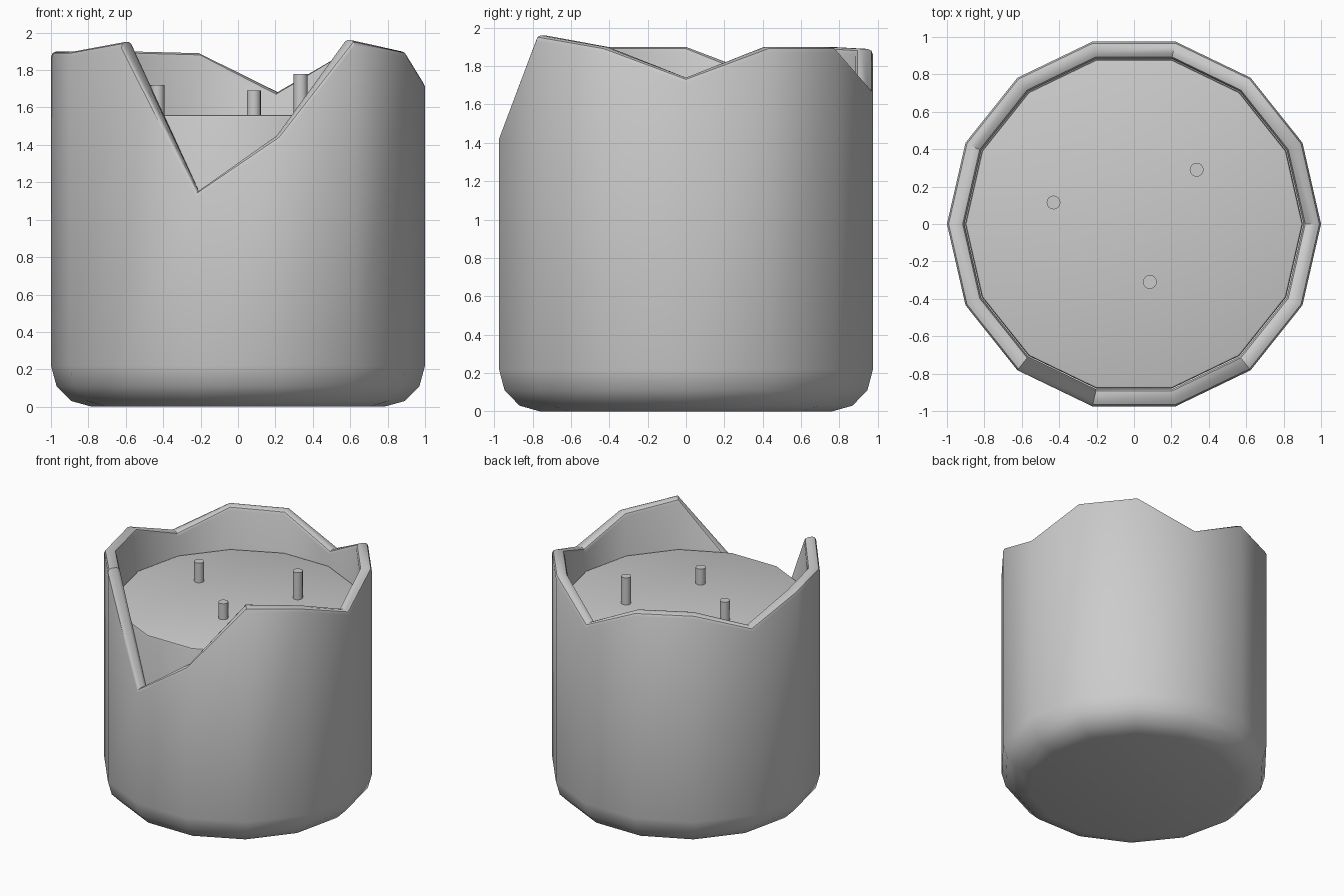
import bpy, bmesh, math

if "Cube" in bpy.data.objects:
    bpy.data.objects.remove(bpy.data.objects["Cube"])

SIDES = 14
# Rim height at each corner, counter-clockwise from +x
RIM = [1.74, 1.90, 1.90, 1.68, 1.89, 1.90, 1.74,
       1.90, 1.90, 1.95, 1.15, 1.45, 1.96, 1.90]


def loft(name, profile, sides, centre=(0, 0), angle=40):
    """Closed solid from rings; profile is (radius, height or per-corner heights)."""
    bm = bmesh.new()
    rings = []
    for r, z in profile:
        ring = []
        for k in range(sides):
            a = 2 * math.pi * k / sides
            h = z[k] if isinstance(z, list) else z
            ring.append(bm.verts.new((centre[0] + r * math.cos(a),
                                      centre[1] + r * math.sin(a), h)))
        rings.append(ring)
    for lo, hi in zip(rings, rings[1:]):
        for k in range(sides):
            n = (k + 1) % sides
            bm.faces.new((lo[k], lo[n], hi[n], hi[k]))
    bm.faces.new(rings[0][::-1])
    bm.faces.new(rings[-1])
    bmesh.ops.recalc_face_normals(bm, faces=bm.faces[:])
    mesh = bpy.data.meshes.new(name)
    bm.to_mesh(mesh)
    bm.free()
    ob = bpy.data.objects.new(name, mesh)
    bpy.context.collection.objects.link(ob)
    bpy.ops.object.select_all(action='DESELECT')
    ob.select_set(True)
    bpy.context.view_layer.objects.active = ob
    bpy.ops.object.shade_smooth_by_angle(angle=math.radians(angle))
    return ob


def rim(drop):
    return [h - drop for h in RIM]


# Jar: rounded foot, outer wall, jagged rounded rim, inner wall and floor
foot = [(0.78, 0.0), (0.89, 0.03), (0.97, 0.11), (1.0, 0.22)]
lip = [(1.0, rim(0.03)), (0.991, rim(0.009)), (0.97, rim(0.0)),
       (0.937, rim(0.0)), (0.916, rim(0.009)), (0.907, rim(0.03))]
loft("jar", foot + lip + [(0.907, 0.22), (0.75, 0.1)], SIDES)

# Wax filling with a softened top edge
loft("wax", [(0.74, 0.11), (0.902, 0.24), (0.902, 1.545),
             (0.898, 1.556), (0.887, 1.56)], SIDES)

# Three wicks of different height
for i, (x, y, top) in enumerate([(-0.43, 0.115, 1.72),
                                 (0.085, -0.31, 1.69),
                                 (0.335, 0.29, 1.78)]):
    loft(f"wick_{i + 1}", [(0.037, 1.5), (0.037, top)], 16, (x, y))
